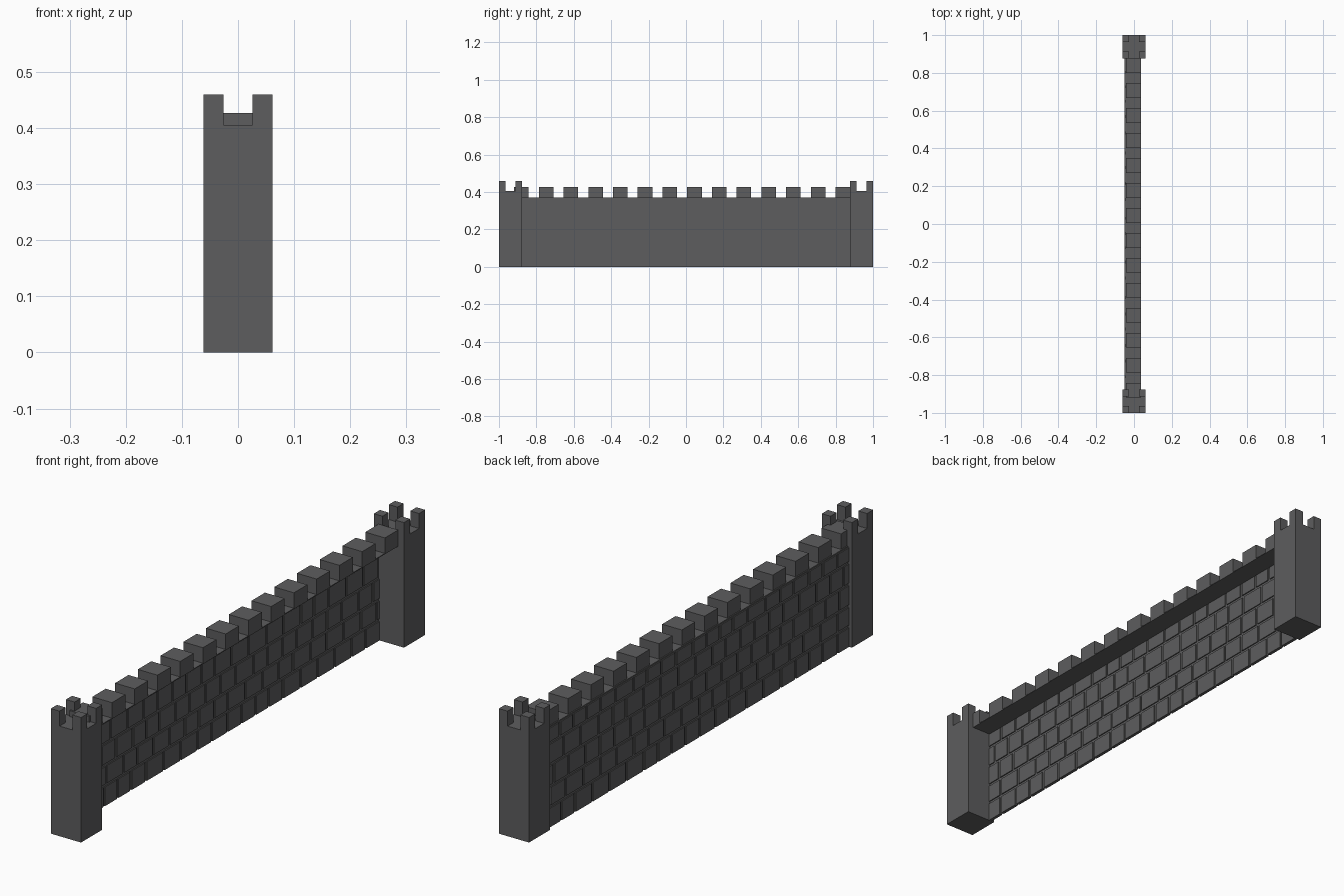
import bpy, bmesh, random
from mathutils import Matrix, Vector

random.seed(4)
cube = bpy.data.objects.get("Cube")
if cube:
    bpy.data.objects.remove(cube, do_unlink=True)

stone = bpy.data.materials.new("dark_grey_stone")
stone.use_nodes = True
colour = (0.11, 0.11, 0.113, 1)
stone.diffuse_color = colour
bsdf = next(n for n in stone.node_tree.nodes if n.type == 'BSDF_PRINCIPLED')
bsdf.inputs["Base Color"].default_value = colour
bsdf.inputs["Roughness"].default_value = 0.9


def add_box(bm, low, high):
    low, high = Vector(low), Vector(high)
    matrix = Matrix.Translation((low + high) / 2) @ Matrix.Diagonal((*(high - low), 1))
    return bmesh.ops.create_cube(bm, size=1, matrix=matrix)


def finish(bm, name):
    bmesh.ops.recalc_face_normals(bm, faces=bm.faces)
    mesh = bpy.data.meshes.new(name)
    bm.to_mesh(mesh)
    bm.free()
    mesh.materials.append(stone)
    obj = bpy.data.objects.new(name, mesh)
    bpy.context.collection.objects.link(obj)
    return obj


# End towers: a column whose four top corners rise as posts
HALF, FLOOR, TOP, NOTCH = 0.0615, 0.405, 0.46, 0.026
END = 1 - 2 * HALF
for side, name in ((-1, "front_tower"), (1, "back_tower")):
    bm = bmesh.new()
    add_box(bm, (-HALF, -HALF, 0), (HALF, HALF, FLOOR))
    for axis in (Vector((1, 0, 0)), Vector((0, 1, 0))):
        for sign in (-1, 1):
            bmesh.ops.bisect_plane(bm, geom=bm.verts[:] + bm.edges[:] + bm.faces[:],
                                   plane_co=axis * sign * NOTCH, plane_no=axis)
    corners = []
    for f in bm.faces:
        c = f.calc_center_median()
        if c.z > FLOOR - 0.001 and min(abs(c.x), abs(c.y)) > NOTCH:
            corners.append(f)
    raised = bmesh.ops.extrude_face_region(bm, geom=corners)["geom"]
    for v in raised:
        if isinstance(v, bmesh.types.BMVert):
            v.co.z = TOP
    finish(bm, name).location.y = side * (1 - HALF)

# Thin wall sheet standing along the right edge of the walkway
bm = bmesh.new()
add_box(bm, (-0.046, -END, 0), (-0.042, END, 0.368))
finish(bm, "mortar_sheet")

# Courses of uneven bricks standing proud of the sheet
bm = bmesh.new()
courses = [0, 0.075, 0.15, 0.23, 0.31, 0.37]
GAP = 0.005
for bottom, top in zip(courses, courses[1:]):
    y = -END - random.uniform(0, 0.05)
    while y < END:
        width = random.uniform(0.075, 0.105)
        start, stop = max(y + GAP, -END), min(y + width - GAP, END)
        if stop - start > 0.01:
            add_box(bm, (-0.05, start, bottom + GAP * (bottom > 0)),
                    (-0.038, stop, top - GAP))
        y += width
finish(bm, "wall_bricks")

# Walkway overhanging the open side
bm = bmesh.new()
add_box(bm, (-0.046, -END, 0.367), (0.038, END, 0.37))
finish(bm, "walkway")

# Merlons along the walkway
bm = bmesh.new()
for i in range(14):
    y = -0.88 + i * 0.1322
    add_box(bm, (-0.042, y - 0.039, 0.37), (0.038, min(y + 0.039, END), 0.427))
finish(bm, "merlons")
